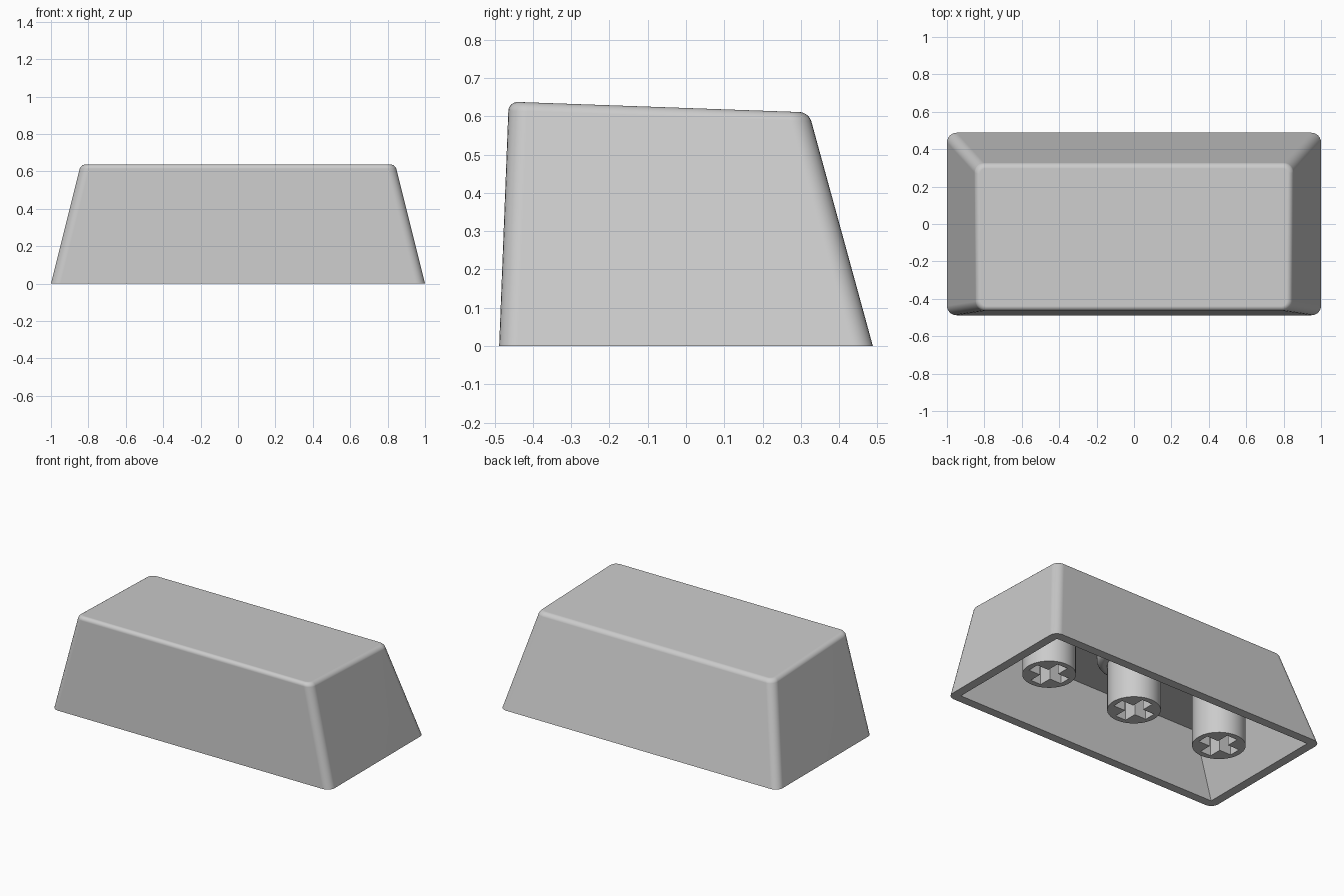
import bpy
import bmesh
from mathutils import Matrix, Vector

cube = bpy.data.objects.get("Cube")
if cube:
    bpy.data.objects.remove(cube, do_unlink=True)

grey = bpy.data.materials.new("mid grey plastic")
grey.use_nodes = True
colour = (0.6, 0.6, 0.6, 1)
grey.diffuse_color = colour
grey.node_tree.nodes["Principled BSDF"].inputs["Base Color"].default_value = colour

WALL = 0.057
CEILING = 0.41
STEM_BASE = 0.065
STEM_RADIUS = 0.155


def make_object(name, bm):
    bmesh.ops.recalc_face_normals(bm, faces=bm.faces)
    mesh = bpy.data.meshes.new(name)
    bm.to_mesh(mesh)
    bm.free()
    mesh.materials.append(grey)
    obj = bpy.data.objects.new(name, mesh)
    bpy.context.collection.objects.link(obj)
    return obj


def activate(obj):
    bpy.ops.object.select_all(action='DESELECT')
    obj.select_set(True)
    bpy.context.view_layer.objects.active = obj


def cut(target, cutter):
    activate(target)
    mod = target.modifiers.new("cut", 'BOOLEAN')
    mod.operation = 'DIFFERENCE'
    mod.solver = 'EXACT'
    mod.object = cutter
    bpy.ops.object.modifier_apply(modifier=mod.name)
    bpy.data.objects.remove(cutter, do_unlink=True)


def smooth(obj):
    activate(obj)
    bpy.ops.object.shade_smooth_by_angle(angle=0.5)
    mod = obj.modifiers.new("even normals", 'WEIGHTED_NORMAL')
    mod.keep_sharp = True


def tapered_block(bottom, front_top, back_top, inset, side_lean):
    """Block whose four walls lean inwards at their own slopes."""
    bm = bmesh.new()
    bmesh.ops.create_cube(bm, size=2)
    for v in bm.verts:
        sx, sy, sz = v.co
        z = bottom if sz < 0 else (front_top if sy < 0 else back_top)
        x = sx * (1 - inset - side_lean * z)
        lean = 0.039 if sy < 0 else 0.274
        v.co = Vector((x, sy * (0.488 - inset - lean * z), z))
    return bm


def round_edges(bm, edges, radius):
    bmesh.ops.bevel(bm, geom=edges, offset=radius, offset_type='OFFSET',
                    segments=6, profile=0.5, affect='EDGES')


def cylinder(low, high, radius, x=0):
    bm = bmesh.new()
    bmesh.ops.create_cone(bm, cap_ends=True, segments=48, radius1=radius,
                          radius2=radius, depth=high - low,
                          matrix=Matrix.Translation((x, 0, (low + high) / 2)))
    return bm


def box(centre, size):
    bm = bmesh.new()
    bmesh.ops.create_cube(bm, size=1, matrix=Matrix.Translation(centre)
                          @ Matrix.Diagonal((*size, 1)))
    return bm


# Outer shell: rounded upright corners, then a rounded top rim
bm = tapered_block(0, 0.638, 0.61, 0, 0.25)
uprights = [e for e in bm.edges
            if abs(e.verts[0].co.z - e.verts[1].co.z) > 0.3]
round_edges(bm, uprights, 0.05)
top = max(bm.faces, key=lambda f: f.calc_center_median().z)
round_edges(bm, list(top.edges), 0.024)
shell = make_object("cap_shell", bm)

# Hollow underside with sharp inner corners and thickening end walls
cut(shell, make_object("cavity_cutter",
                       tapered_block(-0.05, CEILING, CEILING, WALL, 0.32)))
smooth(shell)

# Three mounting stems with cross-shaped sockets
for name, x in (("right", -0.64), ("centre", 0), ("left", 0.64)):
    stem = make_object(name + "_stem", cylinder(
        STEM_BASE, CEILING + 0.01, STEM_RADIUS, x))
    for size in ((0.24, 0.075, 0.44), (0.075, 0.24, 0.44)):
        cut(stem, make_object("socket_cutter",
                              box((x, 0, STEM_BASE), size)))
    smooth(stem)

# Rounded collar where the centre stem meets the ceiling
bm = cylinder(CEILING - 0.05, CEILING + 0.01, 0.215)
lower_rim = [e for e in bm.edges
             if max(v.co.z for v in e.verts) < CEILING - 0.03]
round_edges(bm, lower_rim, 0.04)
smooth(make_object("centre_stem_collar", bm))
